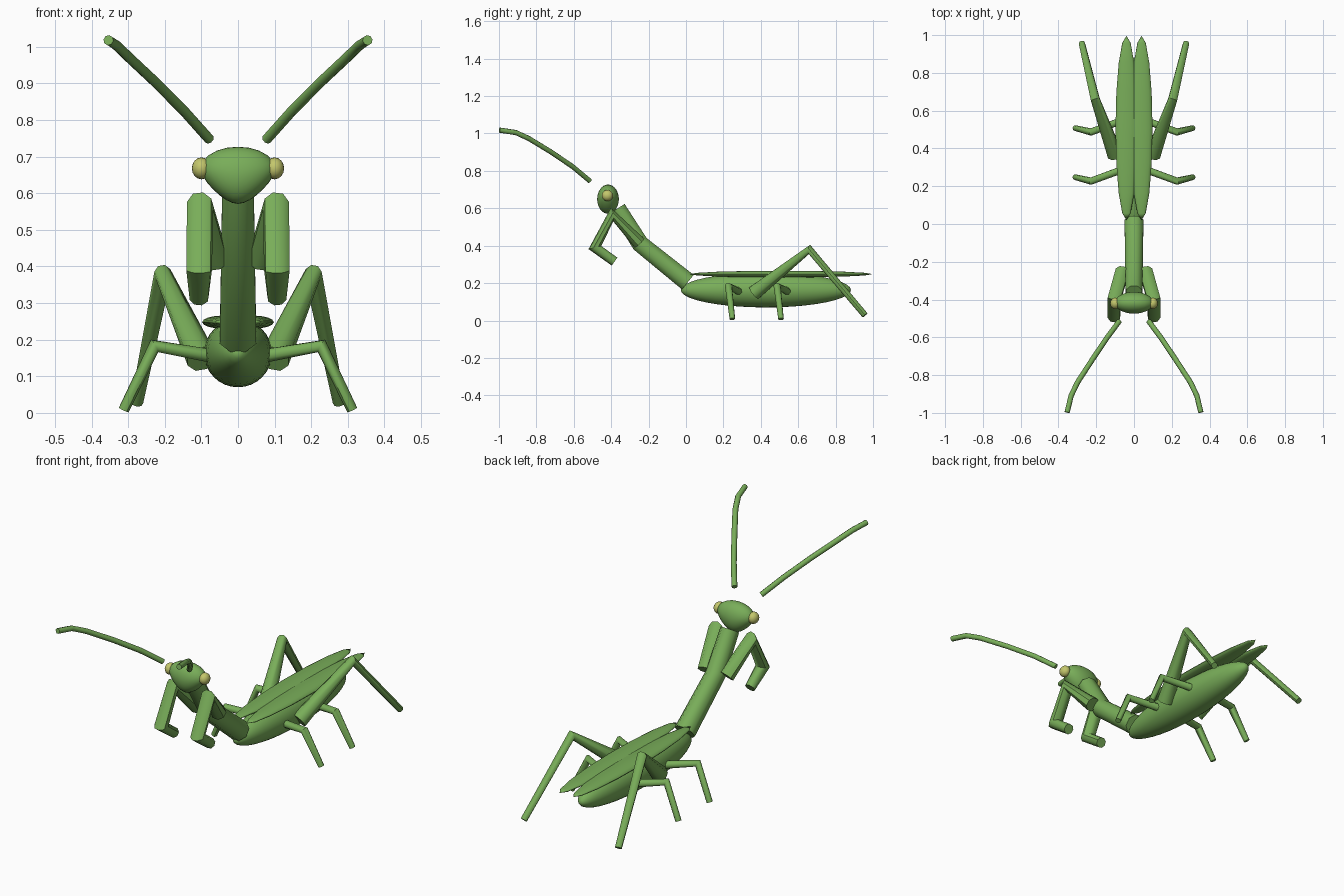
import bpy, bmesh, math
from mathutils import Vector, Matrix

if "Cube" in bpy.data.objects:
    bpy.data.objects.remove(bpy.data.objects["Cube"])


def material(name, rgb):
    m = bpy.data.materials.new(name)
    m.diffuse_color = (*rgb, 1)
    m.use_nodes = True
    m.node_tree.nodes["Principled BSDF"].inputs["Base Color"].default_value = m.diffuse_color
    return m


GREEN = material("leaf green", (0.19, 0.42, 0.10))
YELLOW = material("eye yellow", (0.55, 0.57, 0.15))


def finish(bm, name, mat, angle=40):
    bmesh.ops.recalc_face_normals(bm, faces=bm.faces)
    me = bpy.data.meshes.new(name)
    bm.to_mesh(me)
    bm.free()
    me.materials.append(mat)
    ob = bpy.data.objects.new(name, me)
    bpy.context.collection.objects.link(ob)
    bpy.ops.object.select_all(action='DESELECT')
    ob.select_set(True)
    bpy.context.view_layer.objects.active = ob
    bpy.ops.object.shade_smooth_by_angle(angle=math.radians(angle))
    return ob


def ellipsoid(name, centre, radii, mat=GREEN, seg=24, rings=16, shape=None, angle=60):
    """Sphere with its poles along y, scaled; shape() may edit the unit vertices."""
    bm = bmesh.new()
    bmesh.ops.create_uvsphere(bm, u_segments=seg, v_segments=rings, radius=1,
                              matrix=Matrix.Rotation(math.pi / 2, 4, 'X'))
    for v in bm.verts:
        if shape:
            shape(v.co)
        v.co = Vector(centre) + Vector(a * b for a, b in zip(v.co, radii))
    return finish(bm, name, mat, angle)


def tube(name, path, radii, ref=(1, 0, 0), sides=8):
    """Capped tube through the points with one radius per point."""
    pts = [Vector(p) for p in path]
    bm = bmesh.new()
    rings, u = [], Vector(ref)
    for i, p in enumerate(pts):
        t = Vector((0, 0, 0))
        if i > 0:
            t += (p - pts[i - 1]).normalized()
        if i < len(pts) - 1:
            t += (pts[i + 1] - p).normalized()
        t.normalize()
        u = (u - t * u.dot(t)).normalized()
        w = t.cross(u)
        angles = [(k + 0.5) * math.tau / sides for k in range(sides)]
        rings.append([bm.verts.new(p + radii[i] * (u * math.cos(a) + w * math.sin(a)))
                      for a in angles])
    for a, b in zip(rings, rings[1:]):
        for k in range(sides):
            n = (k + 1) % sides
            bm.faces.new((a[k], a[n], b[n], b[k]))
    bm.faces.new(rings[0])
    bm.faces.new(rings[-1])
    return finish(bm, name, GREEN, 50)


# body: abdomen and bent, raised thorax
ellipsoid("abdomen", (0, 0.427, 0.163), (0.093, 0.455, 0.093), seg=32, rings=20)
tube("thorax", [(0, 0.01, 0.205), (0, -0.245, 0.41), (0, -0.365, 0.60)],
     [0.054, 0.05, 0.047])


# head: rounded triangle, narrowing towards the mouth
def taper(co):
    if co.z < 0.25:
        co.x *= 1 - 0.36 * (0.25 - co.z)
    else:
        co.x *= 1 + 0.12 * (co.z - 0.25)


ellipsoid("head", (0, -0.417, 0.649), (0.107, 0.058, 0.078), shape=taper)

for s, side in ((-1, "left"), (1, "right")):
    def flip(points):
        return [(s * x, y, z) for x, y, z in points]

    # eye and antenna
    ellipsoid(f"{side}_eye", (s * 0.1, -0.42, 0.668), (0.026, 0.03, 0.03), YELLOW, 16, 10)
    tube(f"{side}_antenna",
         flip([(0.078, -0.515, 0.747), (0.145, -0.605, 0.822), (0.222, -0.72, 0.90),
               (0.30, -0.84, 0.973), (0.333, -0.91, 1.005), (0.354, -0.997, 1.018)]),
         [0.014] * 6)

    # flat pointed wing
    ellipsoid(f"{side}_wing", (s * 0.04, 0.508, 0.248), (0.058, 0.488, 0.018),
              seg=16, rings=8)

    # folded grasping front leg
    tube(f"{side}_front_leg",
         flip([(0.062, -0.25, 0.415), (0.104, -0.395, 0.567),
               (0.106, -0.487, 0.39), (0.106, -0.382, 0.315)]),
         [0.038, 0.037, 0.036, 0.027])

    # two thin walking legs
    for name, y in (("middle", 0.285), ("rear_middle", 0.545)):
        tube(f"{side}_{name}_leg",
             flip([(0.07, y, 0.155), (0.228, y - 0.058, 0.183), (0.312, y - 0.037, 0.008)]),
             [0.02, 0.02, 0.015], ref=(0, 1, 0))

    # big hind leg with raised knee
    tube(f"{side}_hind_leg",
         flip([(0.10, 0.365, 0.148), (0.205, 0.66, 0.38), (0.276, 0.957, 0.028)]),
         [0.042, 0.025, 0.017])
